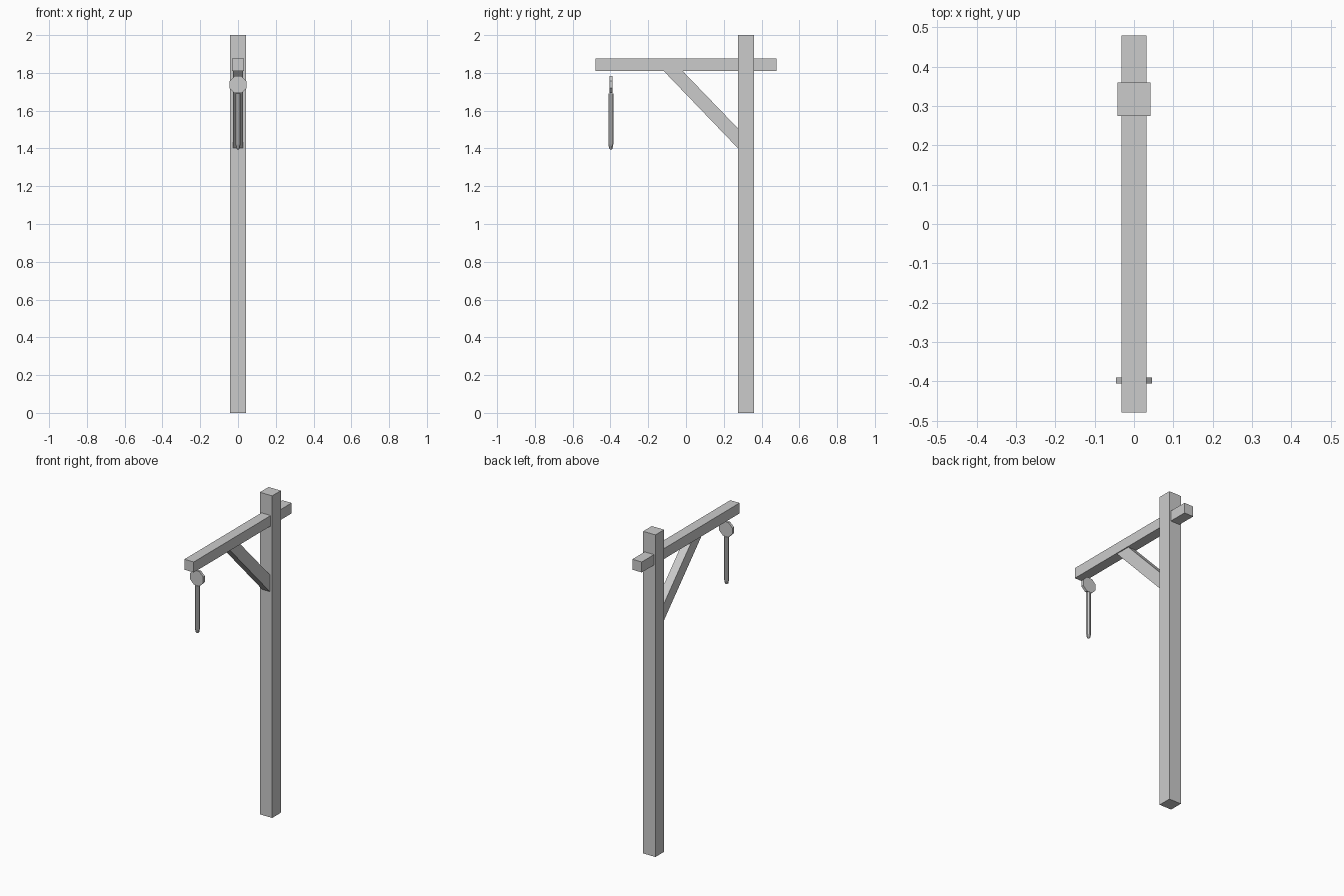
import bpy, bmesh, math
from mathutils import Matrix

if "Cube" in bpy.data.objects:
    bpy.data.objects.remove(bpy.data.objects["Cube"])


def new_object(name, bm):
    bmesh.ops.recalc_face_normals(bm, faces=bm.faces)
    mesh = bpy.data.meshes.new(name)
    bm.to_mesh(mesh)
    bm.free()
    obj = bpy.data.objects.new(name, mesh)
    bpy.context.collection.objects.link(obj)
    return obj


def side_prism(name, profile, half_width):
    """Extrude a (y, z) profile symmetrically along x."""
    bm = bmesh.new()
    face = bm.faces.new([bm.verts.new((-half_width, y, z)) for y, z in profile])
    ext = bmesh.ops.extrude_face_region(bm, geom=[face])
    verts = [g for g in ext["geom"] if isinstance(g, bmesh.types.BMVert)]
    bmesh.ops.translate(bm, verts=verts, vec=(2 * half_width, 0, 0))
    return new_object(name, bm)


def box(name, y0, y1, z0, z1, half_width):
    return side_prism(name, [(y0, z0), (y1, z0), (y1, z1), (y0, z1)], half_width)


# Timber frame: post, arm and diagonal brace
box("post", 0.275, 0.36, 0, 2, 0.042)
box("arm", -0.48, 0.48, 1.81, 1.875, 0.032)
side_prism("brace", [(-0.12, 1.812), (-0.02, 1.812), (0.276, 1.505), (0.276, 1.4)], 0.026)

# Flat octagonal pulley wheel, axis along y
bm = bmesh.new()
turn = (Matrix.Translation((0, -0.398, 1.738)) @ Matrix.Rotation(math.pi / 2, 4, "X")
        @ Matrix.Rotation(math.pi / 8, 4, "Z"))
bmesh.ops.create_cone(bm, cap_ends=True, segments=8, radius1=0.049, radius2=0.049,
                      depth=0.016, matrix=turn)
new_object("pulley_wheel", bm)

# Hanging rope with a blunt tapered end
bm = bmesh.new()
rings = []
for z, r in [(1.69, 0.014), (1.42, 0.014), (1.40, 0.010), (1.395, 0.005)]:
    rings.append([bm.verts.new((r * math.cos(a), -0.398 + r * math.sin(a), z))
                  for a in (math.tau * (i + 0.5) / 8 for i in range(8))])
for low, high in zip(rings, rings[1:]):
    for i in range(8):
        j = (i + 1) % 8
        bm.faces.new((low[i], low[j], high[j], high[i]))
bm.faces.new(rings[0])
bm.faces.new(rings[-1])
new_object("rope", bm)
